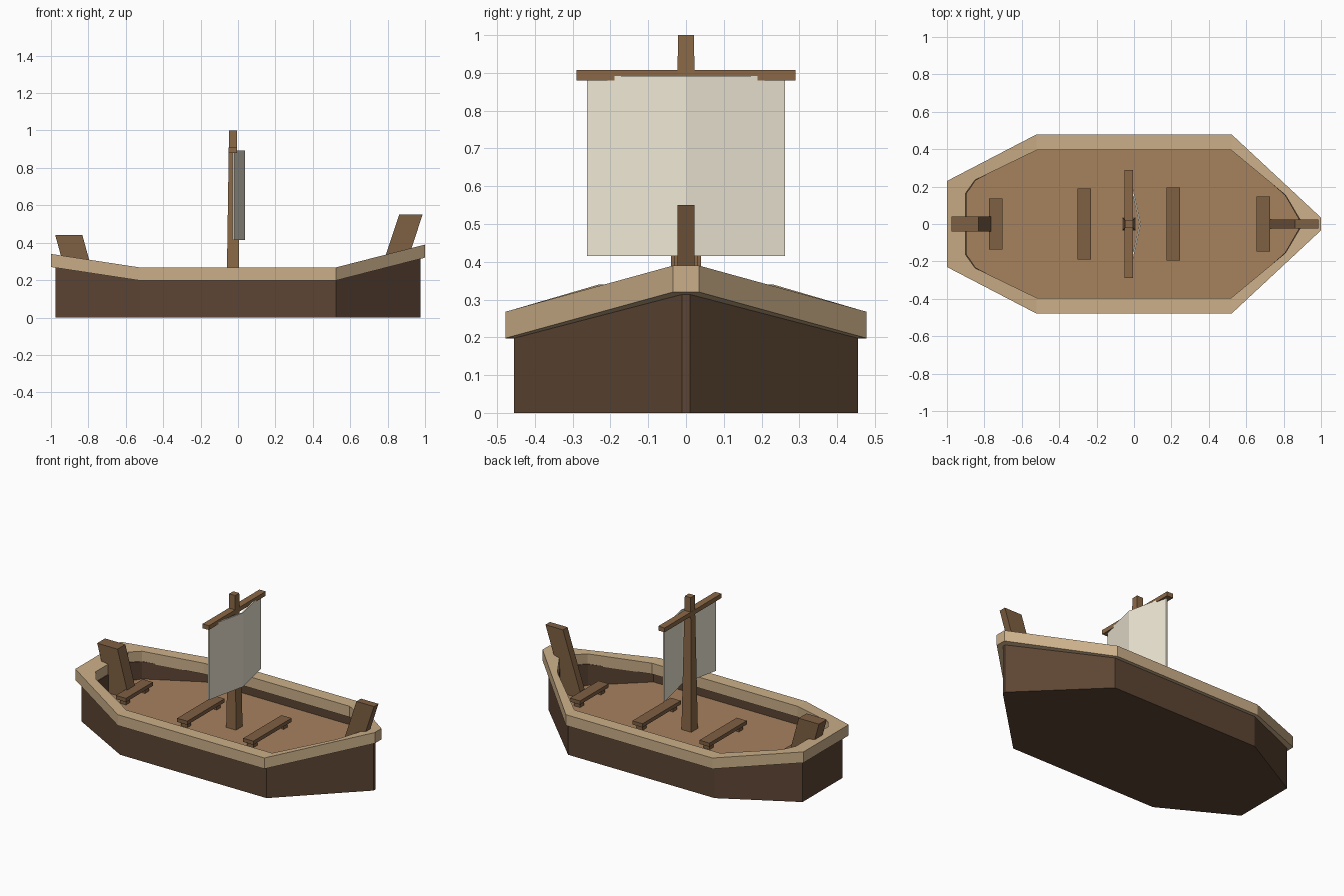
import bpy, bmesh

if "Cube" in bpy.data.objects:
    bpy.data.objects.remove(bpy.data.objects["Cube"])


def material(name, rgb):
    m = bpy.data.materials.new(name)
    m.diffuse_color = (*rgb, 1)
    m.use_nodes = True
    m.node_tree.nodes["Principled BSDF"].inputs["Base Color"].default_value = m.diffuse_color
    return m


HULL = material("dark_wood", (0.11, 0.06, 0.034))
TRIM = material("pale_wood", (0.60, 0.43, 0.25))
DECK = material("deck_wood", (0.38, 0.22, 0.11))
WOOD = material("mid_wood", (0.21, 0.115, 0.055))
MAST = material("mast_wood", (0.26, 0.14, 0.063))
CLOTH = material("cloth", (0.86, 0.80, 0.66))


def loft(name, rings, mat, closed=False, caps=True):
    """Skin a list of equal-length rings; closed joins the last to the first."""
    bm = bmesh.new()
    vr = [[bm.verts.new(p) for p in r] for r in rings]
    n = len(vr[0])
    pairs = list(zip(vr, vr[1:])) + ([(vr[-1], vr[0])] if closed else [])
    for a, b in pairs:
        for i in range(n):
            j = (i + 1) % n
            bm.faces.new((a[i], a[j], b[j], b[i]))
    if caps and not closed:
        bm.faces.new(vr[0])
        bm.faces.new(vr[-1])
    bmesh.ops.recalc_face_normals(bm, faces=bm.faces)
    me = bpy.data.meshes.new(name)
    bm.to_mesh(me)
    bm.free()
    ob = bpy.data.objects.new(name, me)
    me.materials.append(mat)
    bpy.context.collection.objects.link(ob)
    return ob


def rect(x0, x1, w, z, y=0):
    return [(x0, y - w, z), (x1, y - w, z), (x1, y + w, z), (x0, y + w, z)]


def block(name, x0, x1, w, z0, z1, mat, y=0):
    return loft(name, [rect(x0, x1, w, z0, y), rect(x0, x1, w, z1, y)], mat)


# Plan outlines, stern to bow on one side, mirrored to a full loop
def sheer(x):
    t = max(0, abs(x) - 0.52) / 0.48
    return 0.197 + t * (0.123 if x > 0 else 0.073)


def ring(side, z):
    pts = side + [(x, -y) for x, y in reversed(side)]
    return [(x, y, z(x)) for x, y in pts]


def between(a, b, t):
    return (a[0] + (b[0] - a[0]) * t, a[1] + (b[1] - a[1]) * t)


def outline(stern, a, b, bow):
    return [stern, between(stern, a, 0.15), a, b, between(b, bow, 0.78), bow]


rim_out = outline((-1, 0.23), (-0.523, 0.478), (0.523, 0.478), (1, 0.034))
rim_in = [(-0.9, 0.165), (-0.85, 0.235), (-0.52, 0.395),
          (0.52, 0.395), (0.81, 0.155), (0.89, 0.02)]
hull_out = outline((-0.975, 0.205), (-0.523, 0.455), (0.523, 0.455), (0.975, 0.01))
hull_in = [(-0.895, 0.162), (-0.848, 0.232), (-0.52, 0.41),
           (0.52, 0.41), (0.807, 0.153), (0.885, 0.018)]

# Hull tub with flat bottom, inner walls and the deck as its inside
FLOOR = 0.14
loft("hull", [ring(hull_out, lambda x: 0), ring(hull_out, lambda x: sheer(x) + 0.005),
              ring(hull_in, lambda x: sheer(x) + 0.005),
              ring(hull_in, lambda x: FLOOR - 0.03)], HULL)
loft("deck", [ring(hull_in, lambda x: FLOOR - 0.02), ring(hull_in, lambda x: FLOOR)], DECK)

# Gunwale rim
loft("rim", [ring(rim_out, sheer), ring(rim_out, lambda x: sheer(x) + 0.07),
             ring(rim_in, lambda x: sheer(x) + 0.07), ring(rim_in, sheer)], TRIM, closed=True)

# Leaning bow and stern posts
loft("bow_post", [rect(0.724, 0.849, 0.023, FLOOR - 0.005), rect(0.862, 0.987, 0.023, 0.55)], WOOD)
loft("stern_post", [rect(-0.893, -0.748, 0.04, FLOOR - 0.005), rect(-0.977, -0.832, 0.04, 0.44)], WOOD)

# Bench seats with two block legs each
SEAT = FLOOR + 0.03
for i, (x, w) in enumerate([(-0.74, 0.137), (-0.265, 0.19), (0.21, 0.195), (0.69, 0.146)], 1):
    block(f"seat_{i}", x - 0.036, x + 0.036, w, SEAT, SEAT + 0.024, WOOD)
    for side, s in (("left", -1), ("right", 1)):
        block(f"seat_{i}_leg_{side}", x - 0.022, x + 0.022, 0.02, FLOOR - 0.005, SEAT + 0.002,
              WOOD, y=s * (w - 0.04))

# Mast and yard
loft("mast", [rect(-0.061, 0.009, 0.034, FLOOR - 0.005), rect(-0.048, -0.006, 0.021, 1.0)], MAST)
block("yard", -0.05, -0.005, 0.29, 0.88, 0.908, MAST)

# Sail with a single fold down the middle
plan = [(-0.03, -0.262), (0.029, 0), (-0.03, 0.262), (-0.021, 0.262), (0.037, 0), (-0.021, -0.262)]
loft("sail", [[(x, y, z) for x, y in plan] for z in (0.415, 0.892)], CLOTH)
